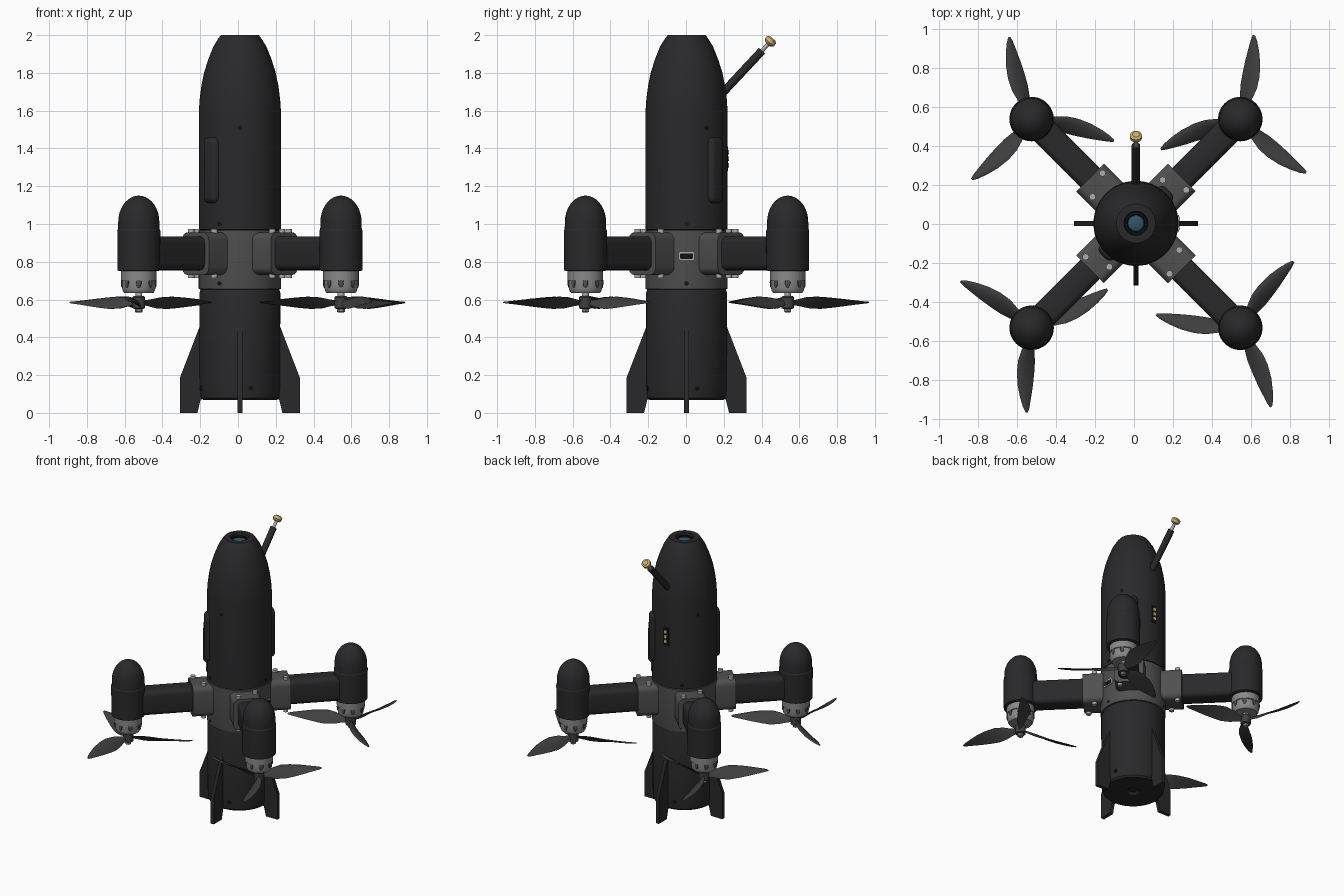
import bpy, bmesh
from math import sin, cos, pi, radians
from mathutils import Vector, Matrix

if "Cube" in bpy.data.objects:
    bpy.data.objects.remove(bpy.data.objects["Cube"])

CX, CY = 0.01, 0.003          # axis of the fuselage


def material(name, r, g, b):
    m = bpy.data.materials.new(name)
    m.diffuse_color = (r, g, b, 1)
    m.use_nodes = True
    m.node_tree.nodes["Principled BSDF"].inputs["Base Color"].default_value = m.diffuse_color
    return m


BLACK = material("matte_black", .022, .022, .024)
PITCH = material("deep_black", .006, .006, .007)
CARBON = material("dark_blade", .05, .05, .052)
GREY = material("dark_grey", .08, .08, .08)
METAL = material("metal", .25, .25, .25)
STEEL = material("steel", .42, .42, .42)
GOLD = material("gold", .62, .43, .17)
GLASS = material("lens_blue", .03, .09, .14)


def finish(name, bm, mat, matrix=Matrix(), angle=32):
    bmesh.ops.recalc_face_normals(bm, faces=bm.faces)
    me = bpy.data.meshes.new(name)
    bm.to_mesh(me)
    bm.free()
    me.shade_smooth()
    me.set_sharp_from_angle(angle=radians(angle))
    me.materials.append(mat)
    ob = bpy.data.objects.new(name, me)
    ob.matrix_world = matrix
    bpy.context.collection.objects.link(ob)
    return ob


def lathe(name, profile, mat, loc=(CX, CY, 0), axis=(0, 0, 1), n=48):
    """Revolve (radius, height) points around an axis and cap the open ends."""
    bm = bmesh.new()
    rings = [[bm.verts.new((r * cos(2 * pi * i / n), r * sin(2 * pi * i / n), z))
              for i in range(n)] for r, z in profile]
    for a, b in zip(rings, rings[1:]):
        for i in range(n):
            bm.faces.new((a[i], a[(i + 1) % n], b[(i + 1) % n], b[i]))
    bm.faces.new(rings[0])
    bm.faces.new(rings[-1])
    rot = Vector((0, 0, 1)).rotation_difference(Vector(axis)).to_matrix().to_4x4()
    return finish(name, bm, mat, Matrix.Translation(loc) @ rot)


def rod(name, p, q, r, mat, n=16):
    d = Vector(q) - Vector(p)
    return lathe(name, [(r, 0), (r, d.length)], mat, p, d, n)


def polar(deg, r, t=0, z=0):
    """Point at radius r, sideways offset t, around the fuselage axis."""
    a = radians(deg)
    return Vector((CX + r * cos(a) - t * sin(a), CY + r * sin(a) + t * cos(a), z))


def block(name, deg, r, z, size, mat, bevel=0, along_x=False, t=0):
    """Rounded box whose local x points outward at the given angle."""
    bm = bmesh.new()
    bmesh.ops.create_cube(bm, size=1)
    bmesh.ops.scale(bm, vec=size, verts=bm.verts)
    if bevel:
        edges = [e for e in bm.edges if not along_x
                 or abs(e.verts[0].co.x - e.verts[1].co.x) > 1e-4]
        bmesh.ops.bevel(bm, geom=edges, offset=bevel, segments=5, profile=.5, affect='EDGES')
    m = Matrix.Translation(polar(deg, r, t, z)) @ Matrix.Rotation(radians(deg), 4, 'Z')
    return finish(name, bm, mat, m)


# Fuselage: tail section, grey centre collar, nose with recessed tip
lathe("tail_body", [(.03, .085), (.05, .068), (.195, .068), (.207, .08), (.213, .13),
                    (.214, .635), (.208, .655)], BLACK, n=64)
lathe("centre_collar", [(.2, .652), (.217, .656), (.218, .66), (.218, .966), (.2, .97)], GREY, n=64)
lathe("nose_body", [(.21, .968), (.217, .972), (.217, 1.6), (.213, 1.66), (.204, 1.73),
                    (.19, 1.80), (.168, 1.87), (.14, 1.94), (.112, 1.985), (.1, 2.0),
                    (.062, 2.0), (.058, 1.97)], BLACK, n=64)
lathe("lens_ring", [(.056, 1.965), (.056, 1.985), (.046, 1.985), (.044, 1.975)], PITCH)
lathe("lens", [(.043, 1.972), (.04, 1.979), (.025, 1.986), (.008, 1.988)], GLASS)

# Tail fins
for k in range(4):
    bm = bmesh.new()
    outline = [(.19, .46), (.212, .46), (.318, .185), (.318, 0), (.225, 0), (.208, .07), (.19, .075)]
    face = bm.faces.new([bm.verts.new((r, -.0125, z)) for r, z in outline])
    ext = bmesh.ops.extrude_face_region(bm, geom=[face])
    bmesh.ops.translate(bm, vec=(0, .025, 0),
                        verts=[v for v in ext["geom"] if isinstance(v, bmesh.types.BMVert)])
    finish(f"tail_fin_{k}", bm, BLACK,
           Matrix.Translation((CX, CY, 0)) @ Matrix.Rotation(k * pi / 2, 4, 'Z'))


def blade(name, loc, deg, hand):
    """Twisted, swept propeller blade; hand flips its direction of rotation."""
    # radius, sweep, chord, pitch
    stations = [(.02, 0, .03, 50), (.06, .004, .048, 48), (.11, .010, .085, 43), (.17, .014, .108, 37),
                (.23, .015, .104, 31), (.30, .012, .086, 25), (.36, .006, .06, 20),
                (.41, -.001, .034, 16), (.436, -.006, .012, 14)]
    section = [(-.5, 0), (-.25, .7), (.15, 1), (.4, .7), (.5, 0), (.35, -.2), (-.1, .1)]
    bm = bmesh.new()
    rings = []
    for r, sweep, chord, pitch in stations:
        c, s = cos(radians(pitch)), sin(radians(pitch))
        th = .004 + .07 * chord
        rings.append([bm.verts.new((r, hand * (sweep + u * chord * c - w * th * s),
                                    u * chord * s + w * th * c)) for u, w in section])
    for a, b in zip(rings, rings[1:]):
        for i in range(len(section)):
            j = (i + 1) % len(section)
            bm.faces.new((a[i], a[j], b[j], b[i]))
    bm.faces.new(rings[0])
    bm.faces.new(rings[-1])
    finish(name, bm, CARBON, Matrix.Translation(loc) @ Matrix.Rotation(radians(deg), 4, 'Z'), 50)


# Four arms, each with clamp, bolts, pod, motor and propeller
for k, (deg, start, hand) in enumerate([(45, 80, -1), (135, 106, 1), (225, 26, -1), (315, 52, 1)]):
    block(f"arm_{k}", deg, .46, .845, (.56, .14, .18), BLACK, .035, True)
    block(f"arm_clamp_{k}", deg, .24, .843, (.186, .2, .225), GREY, .04, True)
    for t, r in ((.061, .254), (-.061, .304)):
        rod(f"clamp_bolt_top_{k}", polar(deg, r, t, .94), polar(deg, r, t, .973), .017, STEEL)
        rod(f"clamp_bolt_bottom_{k}", polar(deg, r, t, .75), polar(deg, r, t, .715), .017, STEEL)
    hub = polar(deg, .757)
    dome = [(.109 * cos(i * pi / 18), 1.01 + .14 * sin(i * pi / 18)) for i in range(9)]
    lathe(f"motor_pod_{k}", [(.1, .75), (.113, .755), (.114, .966), (.11, .972)] + dome + [(.004, 1.15)],
          BLACK, hub)
    lathe(f"motor_bell_{k}", [(.03, .634), (.076, .634), (.084, .645), (.088, .66), (.088, .7),
                              (.094, .702), (.094, .75)], METAL, hub)
    for j in range(8):
        a = radians(deg + j * 45)
        d = Vector((cos(a), sin(a), 0))
        bm = bmesh.new()
        bmesh.ops.create_uvsphere(bm, u_segments=12, v_segments=8, radius=1)
        bmesh.ops.scale(bm, vec=(.006, .014, .028), verts=bm.verts)
        finish(f"motor_vent_{k}_{j}", bm, GREY,
               Matrix.Translation(hub + d * .089 + Vector((0, 0, .69)))
               @ Matrix.Rotation(a, 4, 'Z'))
    lathe(f"propeller_shaft_{k}", [(.018, .54), (.018, .64)], STEEL, hub, n=24)
    lathe(f"propeller_hub_{k}", [(.022, .55), (.034, .555), (.034, .612), (.028, .618)], CARBON, hub, n=32)
    lathe(f"propeller_nut_{k}", [(.016, .532), (.021, .536), (.021, .552)], METAL, hub, n=6)
    for j in range(3):
        blade(f"propeller_blade_{k}_{j}", hub + Vector((0, 0, .583)), start + 120 * j, hand)

# Antenna on the back of the nose
foot, elbow, tip = (Vector((CX, y, z)) for y, z in ((.185, 1.685), (.402, 1.917), (.452, 1.973)))
ray = (tip - elbow).normalized()
rod("antenna_sleeve", foot, elbow, .022, BLACK, 24)
rod("antenna_pin", elbow, tip, .011, STEEL)
lathe("antenna_connector", [(.012, -.03), (.022, -.026), (.031, -.016), (.031, .004), (.022, .008),
                            (.018, .012)], GOLD, tip, ray, 16)

# Raised covers on two sides of the nose
for deg in (45, 225):
    block(f"side_cover_{deg}", deg, .205, 1.285, (.066, .1, .35), BLACK, .03)

# Rear charging contacts
block("contact_plate", 90, .21, 1.345, (.02, .045, .13), PITCH, .004)
for z in (1.31, 1.345, 1.38):
    rod("charging_contact", polar(90, .21, 0, z), polar(90, .225, 0, z), .012, GOLD)

# Side port on the collar
block("port_shell", 0, .212, .83, (.02, .085, .042), STEEL, .009, True)
block("port_socket", 0, .213, .83, (.021, .07, .028), PITCH, .006, True)

# Screw recesses around the fuselage
for z, first, count in ((1.51, -90, 3), (1.0, 0, 3), (.685, 0, 3), (.13, -74, 4)):
    for j in range(count):
        a = first + j * 360 / count
        rod("screw_recess", polar(a, .2, 0, z), polar(a, .2185, 0, z), .012, PITCH)
